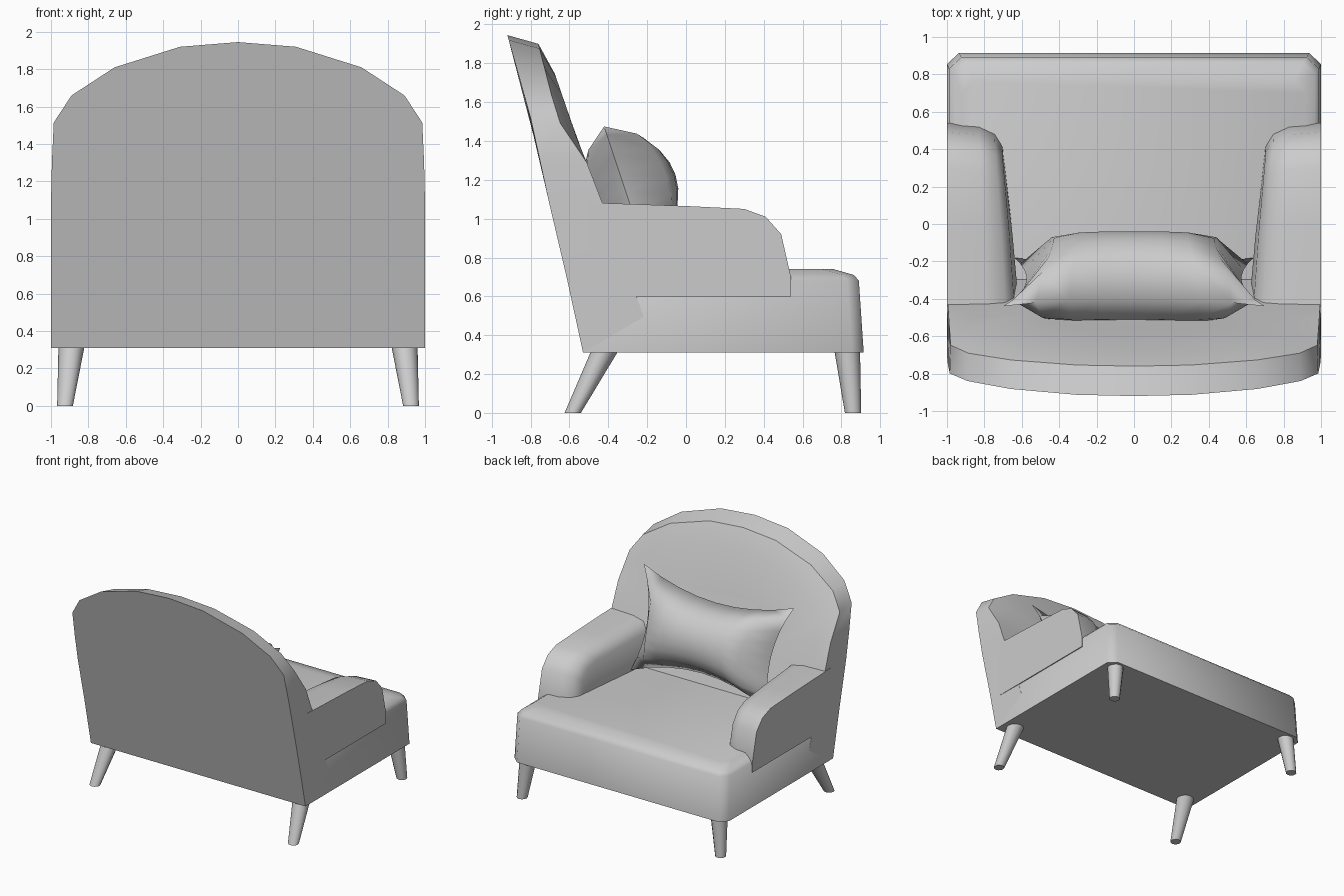
import bpy, bmesh, math
from mathutils import Vector

cube = bpy.data.objects.get("Cube")
if cube:
    bpy.data.objects.remove(cube, do_unlink=True)

fabric = bpy.data.materials.new("light_grey")
fabric.use_nodes = True
GREY = (0.6, 0.6, 0.6, 1)
fabric.diffuse_color = GREY
fabric.node_tree.nodes["Principled BSDF"].inputs["Base Color"].default_value = GREY


def finish(name, bm, angle=35):
    bmesh.ops.remove_doubles(bm, verts=bm.verts, dist=0.0005)
    bmesh.ops.recalc_face_normals(bm, faces=bm.faces)
    mesh = bpy.data.meshes.new(name)
    bm.to_mesh(mesh)
    bm.free()
    ob = bpy.data.objects.new(name, mesh)
    bpy.context.collection.objects.link(ob)
    mesh.materials.append(fabric)
    bpy.ops.object.select_all(action='DESELECT')
    ob.select_set(True)
    bpy.context.view_layer.objects.active = ob
    bpy.ops.object.shade_smooth_by_angle(angle=math.radians(angle))
    return ob


def loft(name, rings, angle=35):
    """Skin closed rings of equal length and cap both ends."""
    bm = bmesh.new()
    loops = [[bm.verts.new(p) for p in ring] for ring in rings]
    n = len(loops[0])
    for a, b in zip(loops, loops[1:]):
        for i in range(n):
            j = (i + 1) % n
            bm.faces.new((a[i], a[j], b[j], b[i]))
    bm.faces.new(loops[0][::-1])
    bm.faces.new(loops[-1])
    return finish(name, bm, angle)


def interp(table, z):
    for (z0, y0), (z1, y1) in zip(table, table[1:]):
        if z <= z1:
            return y0 + (y1 - y0) * (z - z0) / (z1 - z0)
    return table[-1][1]


def mirrored(half):
    return half + [(-x, z) for x, z in reversed(half) if x > 0]


# Seat block with chamfered front corners and a softened top edge
def plan(side, front, back, z, rim):
    half = [(side, back), (side, front - 0.06), (side - 0.065, front)]
    return [(x, y, z - (rim if y != back else 0)) for x, y in mirrored(half)]


loft("seat", [plan(1.0, 0.915, -0.53, 0.31, 0), plan(0.99, 0.89, -0.53, 0.68, 0),
              plan(0.965, 0.865, -0.53, 0.71, 0), plan(0.92, 0.76, -0.53, 0.74, 0)], 50)

# Arched, leaning backrest: rear outline, front rim, padded inner panel
arch = mirrored([(1.0, 0.31), (1.0, 0.70), (1.0, 1.08), (0.995, 1.30), (0.985, 1.515),
                 (0.89, 1.66), (0.66, 1.81), (0.31, 1.92), (0, 1.945)])
rear = [(0.31, -0.53), (0.70, -0.615), (1.06, -0.70), (1.52, -0.80), (1.945, -0.92)]
rim = [(0.31, -0.15), (1.08, -0.43), (1.30, -0.515), (1.51, -0.66), (1.9, -0.76)]
panel = [(0.31, -0.13), (1.08, -0.43), (1.35, -0.54), (1.76, -0.68)]


def inset(side, drop):
    pts = []
    for x, z in arch:
        w = max(0, z - 1.08) / 0.865
        pts.append((x * (1 - side), z - drop * w))
    return pts


loft("backrest", [[(x, interp(rear, z), z) for x, z in arch],
                  [(x, interp(rim, z), z) for x, z in inset(0.005, 0.045)],
                  [(x, interp(panel, z), z) for x, z in inset(0.13, 0.20)],
                  [(x, interp(panel, z), z) for x, z in inset(0.5, 0.5)]], 40)

# Arms: side profile skinned inwards, with rounded front and inner edge
profile = [(-0.50, 1.083), (0.0, 1.065), (0.30, 1.05), (0.41, 1.01), (0.49, 0.92),
           (0.54, 0.70), (0.54, 0.60), (-0.50, 0.60)]


def arm_ring(sign, x, back, drop, taper):
    ring = []
    for y, z in profile:
        w = max(0, min(1, (y + 0.4) / 0.9))
        low = max(0, (z - 0.6) / 0.48)
        ring.append((sign * (x - taper * (1 - w)), y - back * w, z - drop * low))
    return ring


for side, sign in (("left", 1), ("right", -1)):
    loft(side + "_arm", [arm_ring(sign, 1.0, 0, 0, 0),
                         arm_ring(sign, 0.83, 0.012, 0.005, 0.04),
                         arm_ring(sign, 0.745, 0.05, 0.025, 0.06),
                         arm_ring(sign, 0.705, 0.11, 0.09, 0.07),
                         arm_ring(sign, 0.70, 0.12, 0.30, 0.09)], 45)

# Tapered, splayed legs
for place, y_top, y_foot, r_top in (("front", 0.83, 0.86, 0.066), ("rear", -0.418, -0.583, 0.07)):
    for side, sign in (("left", 1), ("right", -1)):
        rings = []
        for x, y, z, r in ((0.925, y_foot, 0, 0.042), (0.89, y_top, 0.32, r_top)):
            rings.append([(sign * x + r * math.cos(k * math.tau / 12),
                           y + r * math.sin(k * math.tau / 12), z) for k in range(12)])
        loft(f"{place}_{side}_leg", rings, 45)

# Cushion with pinched corners, leaning on the backrest
up = Vector((0, -0.316, 0.949))
out = Vector((0, 0.949, 0.316))
centre = Vector((0, -0.31, 1.14))
N = 8
bm = bmesh.new()
for depth in (0.27, -0.21):
    grid = []
    for j in range(N + 1):
        v = 2 * j / N - 1
        row = []
        for i in range(N + 1):
            u = 2 * i / N - 1
            x = (0.67 + 0.03 * v) * u * (1 - 0.14 * (1 - v * v))
            h = 0.41 * v * (1 - 0.32 * (1 - u * u))
            puff = math.sqrt((1 - u ** 4) * (1 - v * v))
            row.append(bm.verts.new(centre + Vector((x, 0, 0)) + up * h + out * depth * puff))
        grid.append(row)
    for a, b in zip(grid, grid[1:]):
        for i in range(N):
            bm.faces.new((a[i], a[i + 1], b[i + 1], b[i]))
finish("cushion", bm, 60)
